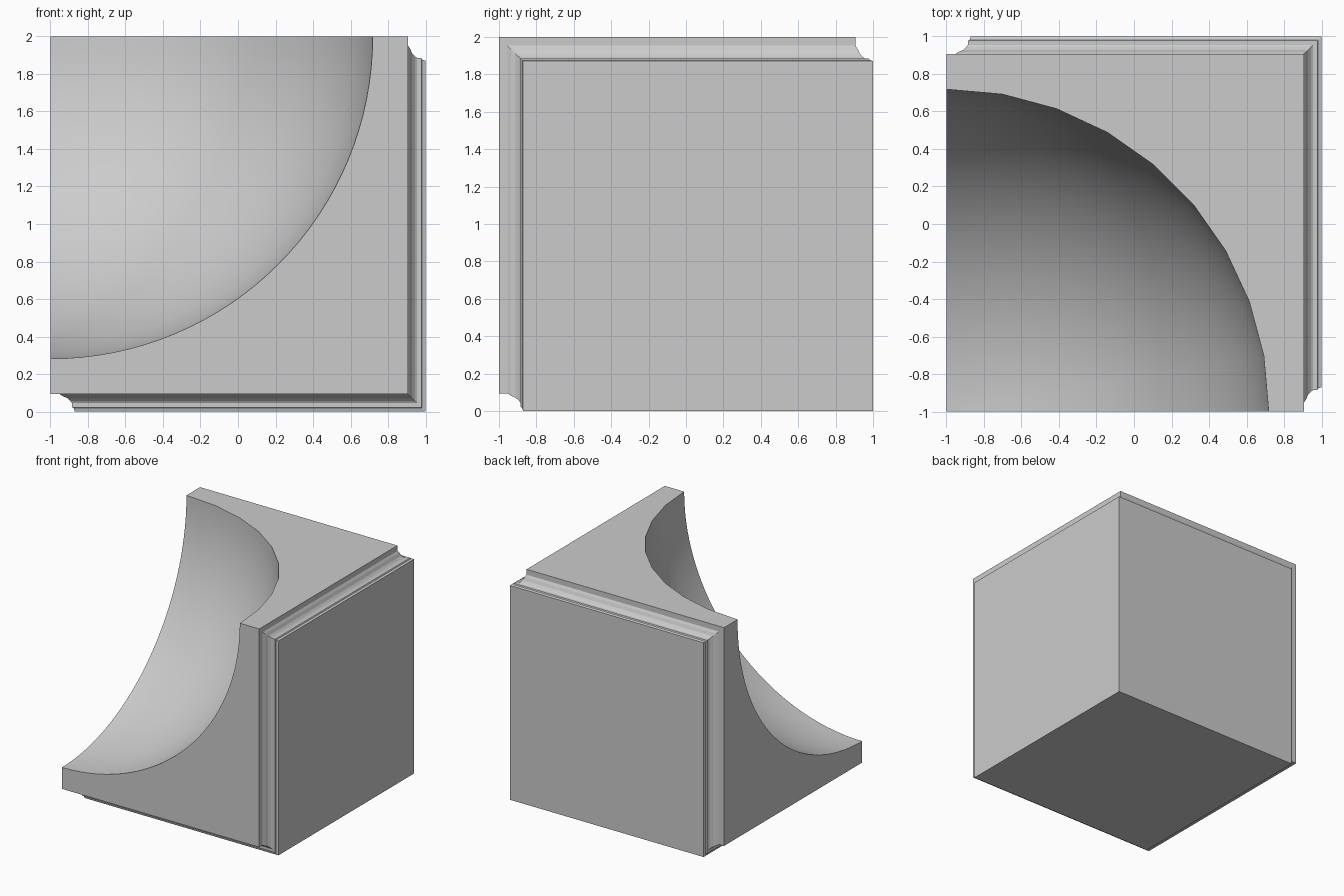
import bpy, bmesh
from math import sin, cos, pi

if "Cube" in bpy.data.objects:
    bpy.data.objects.remove(bpy.data.objects["Cube"])

bm = bmesh.new()

# Moulding profile: (face offset from centre, border position)
PROFILE = [(.905, -1), (.905, -.953), (.917, -.935), (.928, -.91), (.943, -.893),
           (.955, -.885), (.977, -.885), (.982, -.876), (1, -.87)]


def vert(x, y, r):
    return bm.verts.new((x, y, 1 - r))


def hex_loop(a, e):
    # Border running round the three outer faces that share one cube corner
    return [vert(*p) for p in ((a, e, e), (a, e, a), (e, e, a),
                               (e, a, a), (e, a, e), (a, a, e))]


# Moulded rim lofted from the block to the outer panels
loops = [hex_loop(a, e) for a, e in PROFILE]
for p, q in zip(loops, loops[1:]):
    for i in range(6):
        k = (i + 1) % 6
        bm.faces.new((p[i], p[k], q[k], q[i]))

# Three flat outer panels meeting at the far corner
corner = vert(1, 1, 1)
outer = loops[-1]
for i in (0, 2, 4):
    bm.faces.new((outer[i - 1], outer[i], outer[i + 1], corner))

# Hollow: one eighth of a sphere centred on the near corner
R, NA, NE = 1.718, 9, 32
pole = vert(-1, -1, -1 + R)
rows = []
for i in range(NA + 1):
    az = i / NA * pi / 2
    row = []
    for j in range(NE):
        el = j / NE * pi / 2
        row.append(vert(-1 + R * cos(el) * cos(az),
                        -1 + R * cos(el) * sin(az), -1 + R * sin(el)))
    rows.append(row + [pole])
for p, q in zip(rows, rows[1:]):
    for j in range(NE):
        ring = (p[j], p[j + 1], q[j + 1], q[j])
        f = bm.faces.new(ring if j < NE - 1 else (p[j], pole, q[j]))
        f.smooth = True

# Three flat walls between the hollow and the block edges
b = loops[0]
bm.faces.new([b[0], b[1], b[2]] + rows[0][::-1])
bm.faces.new([b[2], b[3], b[4]] + rows[-1])
bm.faces.new([b[4], b[5], b[0]] + [r[0] for r in rows])

bmesh.ops.recalc_face_normals(bm, faces=bm.faces)
mesh = bpy.data.meshes.new("hollowed_corner_block")
bm.to_mesh(mesh)
bm.free()
block = bpy.data.objects.new("hollowed_corner_block", mesh)
bpy.context.collection.objects.link(block)
